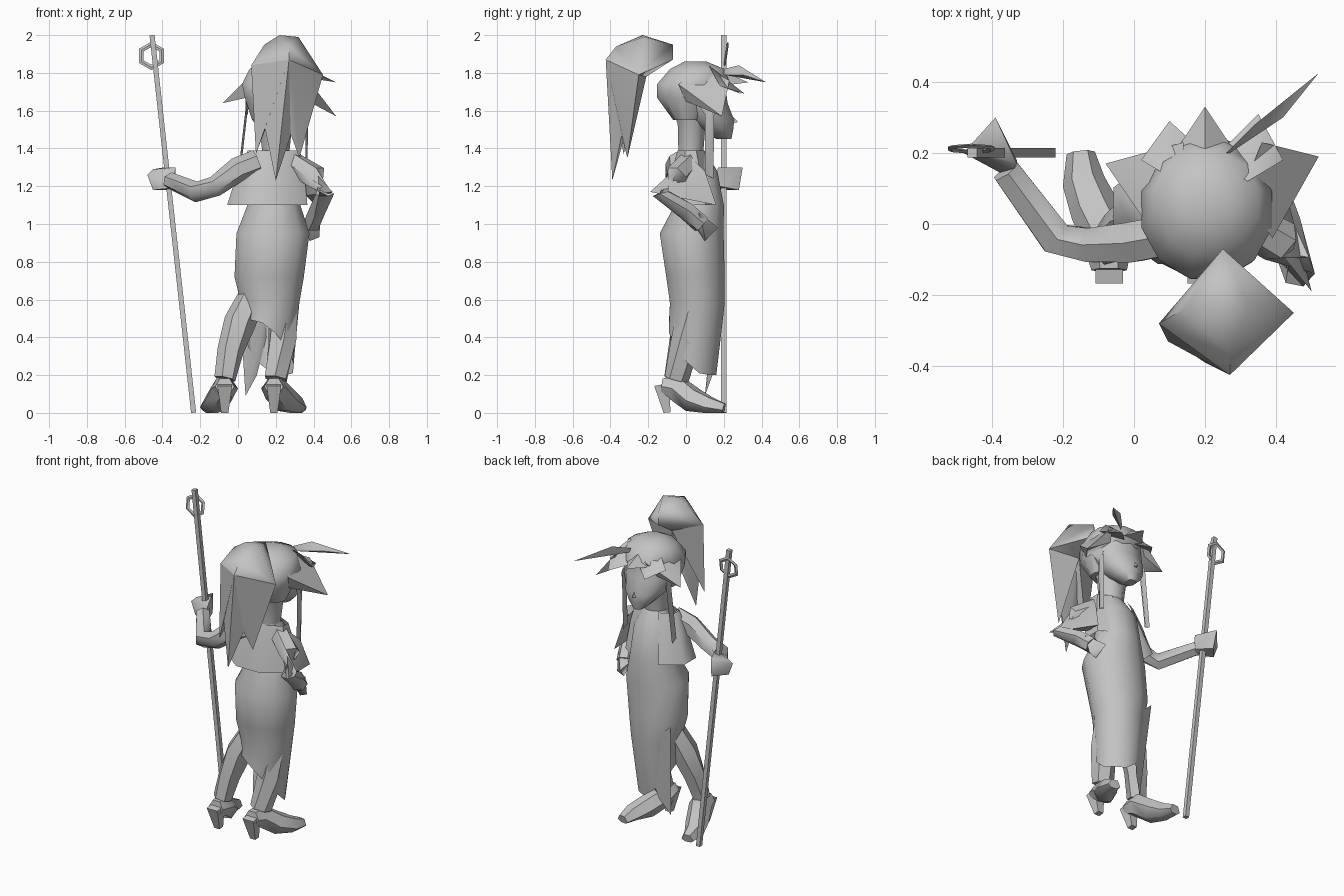
import bpy
import bmesh
import math
from mathutils import Vector

if "Cube" in bpy.data.objects:
    bpy.data.objects.remove(bpy.data.objects["Cube"])

grey = bpy.data.materials.new("plain grey")
grey.use_nodes = True
grey_colour = (0.55, 0.55, 0.55, 1)
grey.diffuse_color = grey_colour
grey.node_tree.nodes["Principled BSDF"].inputs["Base Color"].default_value = grey_colour

parts = []


def finish(name, bm):
    """Turn a bmesh into a named grey object."""
    bmesh.ops.recalc_face_normals(bm, faces=bm.faces)
    mesh = bpy.data.meshes.new(name)
    bm.to_mesh(mesh)
    bm.free()
    mesh.materials.append(grey)
    part = bpy.data.objects.new(name, mesh)
    bpy.context.collection.objects.link(part)
    parts.append(part)
    return part


def skin(name, rings, keep=None, caps=True):
    """Bridge equal rings of points, optionally keeping only some faces."""
    bm = bmesh.new()
    rows = [[bm.verts.new(point) for point in ring] for ring in rings]
    count = len(rows[0])
    for low, high in zip(rows, rows[1:]):
        for i in range(count):
            j = (i + 1) % count
            quad = (low[i], low[j], high[j], high[i])
            centre = sum((v.co for v in quad), Vector()) / len(quad)
            if keep is None or keep(centre):
                bm.faces.new(quad)
    if caps:
        bm.faces.new(rows[0])
        bm.faces.new(rows[-1])
    return finish(name, bm)


def level_rings(sections, count):
    """Horizontal ellipses given as centre x, centre y, height, x radius, y radius."""
    rings = []
    for cx, cy, height, rx, ry in sections:
        ring = []
        for i in range(count):
            angle = math.tau * (i + 0.5) / count
            ring.append(Vector((cx + rx * math.cos(angle), cy + ry * math.sin(angle), height)))
        rings.append(ring)
    return rings


def tube(name, path, count=6, up="X"):
    """Limb along a path of (x, y, z, radius)."""
    points = [Vector(step[:3]) for step in path]
    rings = []
    for k, point in enumerate(points):
        ahead = points[min(k + 1, len(points) - 1)]
        behind = points[max(k - 1, 0)]
        turn = (ahead - behind).to_track_quat("Z", up)
        radius = path[k][3]
        ring = []
        for i in range(count):
            angle = math.tau * (i + 0.5) / count
            spot = point + turn @ Vector((radius * math.cos(angle), radius * math.sin(angle), 0))
            spot.z = max(spot.z, 0)
            ring.append(spot)
        rings.append(ring)
    return skin(name, rings)


def hull(name, *points):
    """Faceted solid wrapped around a few points."""
    bm = bmesh.new()
    verts = [bm.verts.new(point) for point in points]
    result = bmesh.ops.convex_hull(bm, input=verts)
    spare = set(result["geom_interior"] + result["geom_unused"])
    spare = [item for item in spare if isinstance(item, bmesh.types.BMVert)]
    bmesh.ops.delete(bm, geom=spare, context="VERTS")
    return finish(name, bm)


# Dress with a slanted hem and a loose front tail
dress = level_rings([
    (.16, .035, .3, .135, .13), (.17, .06, .58, .16, .15), (.165, .05, .72, .19, .16),
    (.185, .03, .95, .2, .175), (.19, .07, 1.1, .145, .135), (.19, .06, 1.28, .13, .11),
    (.2, .03, 1.39, .08, .07)], 12)
for point in dress[0]:
    point.z = .58 - .75 * point.x - .9 * max(0, point.y + .1)
    point.z = max(point.z, .2)
skin("dress", dress, caps=False)
hull("dress_tail", (0, .16, .7), (.14, .2, .58), (.15, .18, .4), (.12, .15, .4), (.1, .14, .2), (.04, .1, .09))

# Short jacket, open over the chest
jacket = level_rings([
    (.155, .04, 1.1, .23, .165), (.175, .03, 1.28, .19, .115), (.19, .025, 1.39, .15, .075)], 8)
skin("jacket", jacket, keep=lambda c: c.y < .1 or abs(c.x - .17) > .12, caps=False)

# Legs and heeled shoes
tube("right_leg", [(.09, .04, .65, .07), (.01, 0, .48, .085), (-.04, -.03, .33, .07), (-.07, -.06, .18, .058)])
tube("left_leg", [(.24, .04, .6, .08), (.235, 0, .38, .08), (.2, -.05, .18, .065)])
for side, ankle, toe in (("right", -.07, -.15), ("left", .19, .32)):
    shift = toe - ankle
    tube(side + "_shoe", [
        (ankle, -.13, .14, .05), (ankle, -.05, .13, .072), (ankle + shift * .5, .04, .065, .07),
        (ankle + shift * .9, .12, .03, .06), (toe, .2, .015, .04)])
    tube(side + "_heel", [(ankle, -.13, .15, .055), (ankle, -.1, 0, .027)], count=4)

# Bare arm reaching out to the staff
tube("right_arm", [
    (.1, -.03, 1.33, .065), (0, -.05, 1.29, .065), (-.12, -.06, 1.2, .055),
    (-.22, -.04, 1.17, .055), (-.36, .15, 1.23, .045)], up="Y")
hull("right_hand", (-.35, .13, 1.19), (-.33, .17, 1.3), (-.48, .2, 1.26), (-.45, .2, 1.18),
     (-.39, .3, 1.3), (-.38, .28, 1.18), (-.33, .18, 1.2), (-.45, .21, 1.29))

# Arm bent to the hip
tube("left_arm", [
    (.28, .02, 1.33, .06), (.41, -.05, 1.25, .065), (.46, -.13, 1.16, .05),
    (.42, 0, 1.07, .05), (.39, .08, 1, .05)])
hull("left_hand", (.33, .08, 1.02), (.38, .1, .91), (.43, .1, .93), (.44, .07, 1.06), (.36, .17, .98), (.4, .02, 1.03))
hull("left_sleeve_flare", (.33, .02, 1.36), (.38, .1, 1.28), (.41, .16, 1.1), (.36, 0, 1.15), (.5, -.19, 1.17))

# Neck and face
skin("neck", level_rings([
    (.2, .025, 1.36, .075, .07), (.2, .03, 1.53, .095, .08), (.2, .03, 1.65, .14, .13)], 8))
skin("head", level_rings([
    (.2, .2, 1.45, .035, .04), (.2, .165, 1.5, .09, .085), (.2, .13, 1.55, .13, .125),
    (.2, .09, 1.64, .165, .13), (.2, .08, 1.72, .16, .13)], 10))
hull("nose", (.18, .23, 1.53), (.22, .23, 1.53), (.2, .22, 1.6), (.2, .275, 1.54))

# Hair cap, fringe and side spikes
skin("hair_cap", level_rings([
    (.2, .01, 1.55, .13, .08), (.205, .01, 1.67, .175, .17), (.205, .04, 1.74, .19, .2),
    (.205, .06, 1.82, .15, .15), (.205, .05, 1.86, .06, .06)], 12))
tips = [(.1, .29, 1.69), (.2, .33, 1.75), (.35, .31, 1.69)]
for tip in tips:
    base = tip[0] * .8 + .04
    hull("fringe_spike", (base - .1, .18, 1.73), (base + .1, .18, 1.73), (base, .12, 1.84), tip)
hull("right_hair_spike", (.05, -.02, 1.77), (.14, .23, 1.77), (.13, .08, 1.84),
     (.05, 0, 1.67), (.08, .19, 1.68), (-.08, .17, 1.64))
hull("left_hair_spike", (.39, -.04, 1.74), (.36, .23, 1.76), (.3, .08, 1.84),
     (.37, 0, 1.65), (.35, .2, 1.67), (.52, .19, 1.57))
hull("long_hair_spike", (.27, .2, 1.79), (.26, .2, 1.82), (.42, .3, 1.79), (.34, .28, 1.84), (.52, .425, 1.75))

# Long locks beside the face
for side, top, low in (("right", .04, 0), ("left", .36, .355)):
    thick = .012
    hull(side + "_temple_lock", (top, .02, 1.71), (top + thick, .05, 1.65), (top, .15, 1.63),
         (top + thick, .14, 1.58), (top, .1, 1.58))
    hull(side + "_face_lock", (top, .1, 1.61), (top, .15, 1.61), (top + thick, .12, 1.61),
         (low, .1, 1.26), (low, .145, 1.24), (low + thick, .12, 1.26))

# Detached ponytail behind the head
front_upper, front_lower = (.25, -.07, 1.95), (.25, -.07, 1.87)
right, back, left = (.07, -.28, 1.84), (.27, -.425, 1.87), (.45, -.25, 1.79)
under = (.25, -.21, 1.78)
hull("ponytail_crown", front_upper, front_lower, right, back, left, under,
     (.22, -.23, 2), (.32, -.22, 1.99), (.14, -.24, 1.95), (.27, -.37, 1.94))
hull("ponytail_middle", back, (.12, -.3, 1.8), (.38, -.28, 1.77), (.24, -.26, 1.7),
     (.14, -.35, 1.52), (.27, -.35, 1.52), (.2, -.39, 1.23))
hull("ponytail_left", back, left, under, (.27, -.35, 1.5), (.325, -.31, 1.35))
hull("ponytail_right", back, right, under, (.14, -.35, 1.5), (.095, -.33, 1.37))

# Staff and flat hexagonal ring
tube("staff", [(-.235, .2, 0, .019), (-.455, .2, 2, .019)], count=4)
bpy.ops.mesh.primitive_torus_add(
    major_segments=6, minor_segments=4, major_radius=.062, minor_radius=.014, location=(-.458, .212, 1.89))
ring = bpy.context.object
ring.name = "staff_ring"
ring.rotation_mode = "ZXY"
ring.rotation_euler = (math.radians(82), 0, math.radians(30))
ring.scale.z = .4
ring.data.materials.append(grey)
parts.append(ring)

# Soft shading with crisp creases
bpy.ops.object.select_all(action="DESELECT")
for part in parts:
    part.select_set(True)
bpy.context.view_layer.objects.active = ring
bpy.ops.object.shade_smooth_by_angle(angle=math.radians(55))
